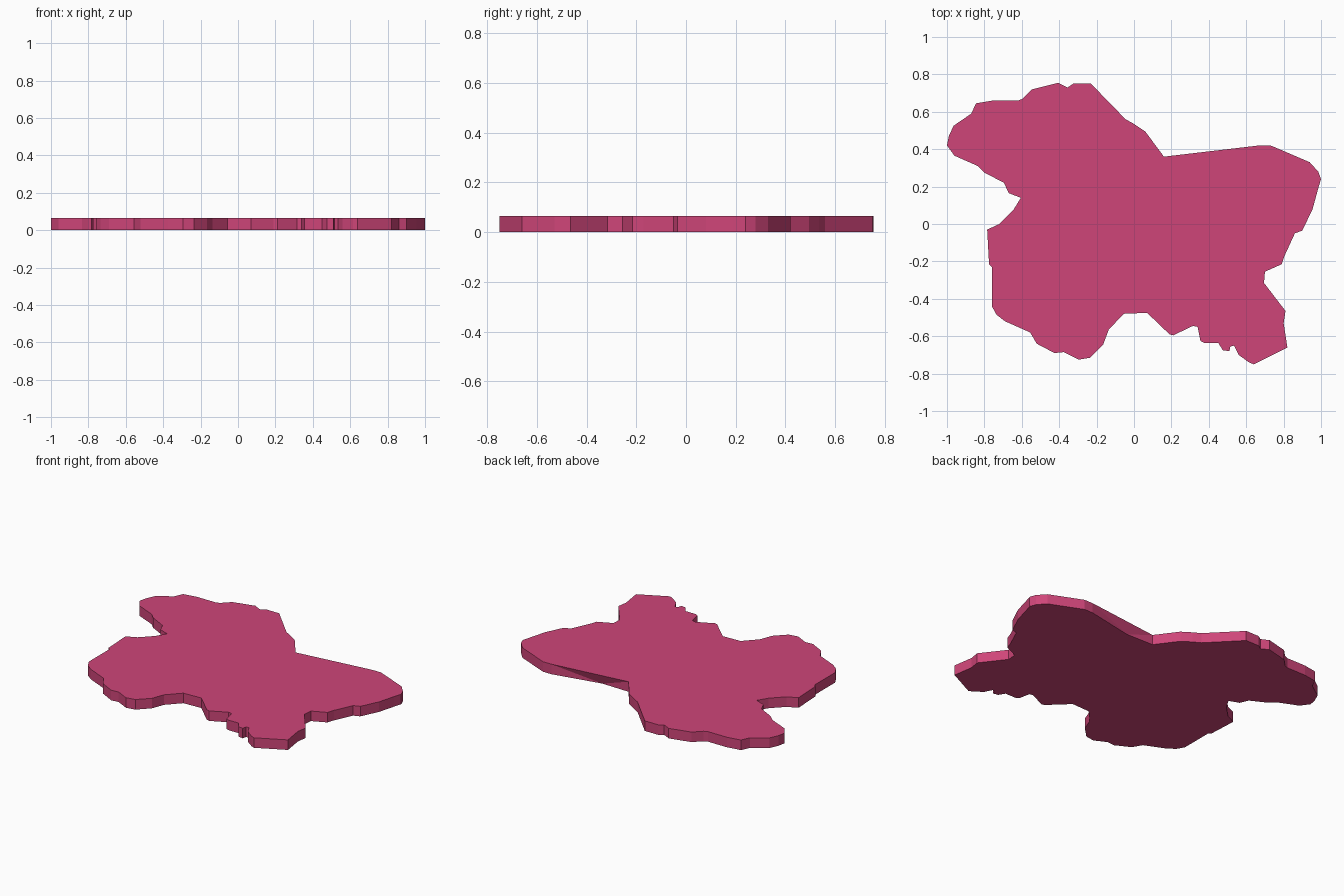
import bpy
import bmesh

if "Cube" in bpy.data.objects:
    bpy.data.objects.remove(bpy.data.objects["Cube"])

HEIGHT = 0.065

# Outline of the plate, clockwise seen from above, one short profile per side
back_edge = [
    (-1, .42), (-.99, .47), (-.965, .525), (-.87, .59), (-.845, .645),
    (-.755, .66), (-.62, .66), (-.595, .67), (-.545, .72), (-.405, .755),
    (-.355, .73), (-.325, .75), (-.23, .75), (-.045, .56), (0, .535),
    (.06, .495), (.16, .36)]
right_edge = [
    (.67, .42), (.73, .42), (.94, .33), (.985, .28), (1, .24), (.985, .19),
    (.955, .08), (.90, -.035), (.86, -.05), (.805, -.17), (.79, -.215),
    (.70, -.255), (.695, -.315), (.81, -.465), (.80, -.53), (.82, -.66)]
front_edge = [
    (.64, -.75), (.615, -.74), (.56, -.70), (.535, -.65), (.515, -.655),
    (.51, -.68), (.475, -.675), (.45, -.635), (.375, -.635), (.355, -.625),
    (.34, -.55), (.315, -.545), (.21, -.595), (.19, -.59), (.07, -.475),
    (-.055, -.48), (-.135, -.565), (-.165, -.645), (-.235, -.715),
    (-.295, -.725), (-.375, -.685), (-.425, -.69), (-.52, -.64)]
left_edge = [
    (-.555, -.58), (-.69, -.52), (-.735, -.485), (-.76, -.44), (-.76, -.23),
    (-.775, -.215), (-.785, -.03), (-.72, 0), (-.645, .075), (-.605, .14),
    (-.67, .165), (-.695, .22), (-.80, .275), (-.835, .31), (-.96, .365)]
outline = back_edge + right_edge + front_edge + left_edge

bm = bmesh.new()
bottom = [bm.verts.new((x, y, 0)) for x, y in outline]
top = [bm.verts.new((x, y, HEIGHT)) for x, y in outline]

# Slight undercut in the lower rim of the long straight back edge
notch = len(back_edge) - 1
undercut = bm.verts.new((.35, .355, 0))

# Side walls
n = len(outline)
for i in range(n):
    j = (i + 1) % n
    if i == notch:
        bm.faces.new((bottom[i], undercut, top[i]))
        bm.faces.new((undercut, top[j], top[i]))
        bm.faces.new((undercut, bottom[j], top[j]))
    else:
        bm.faces.new((bottom[i], bottom[j], top[j], top[i]))

# Flat caps
bm.faces.new(top)
bm.faces.new(bottom[:notch + 1] + [undercut] + bottom[notch + 1:])
bmesh.ops.recalc_face_normals(bm, faces=bm.faces[:])

mesh = bpy.data.meshes.new("map_plate")
bm.to_mesh(mesh)
bm.free()
plate = bpy.data.objects.new("map_plate", mesh)
bpy.context.collection.objects.link(plate)

# Raspberry colour
mat = bpy.data.materials.new("raspberry")
mat.diffuse_color = (.62, .06, .19, 1)
mat.use_nodes = True
mat.node_tree.nodes["Principled BSDF"].inputs["Base Color"].default_value = mat.diffuse_color
mesh.materials.append(mat)
